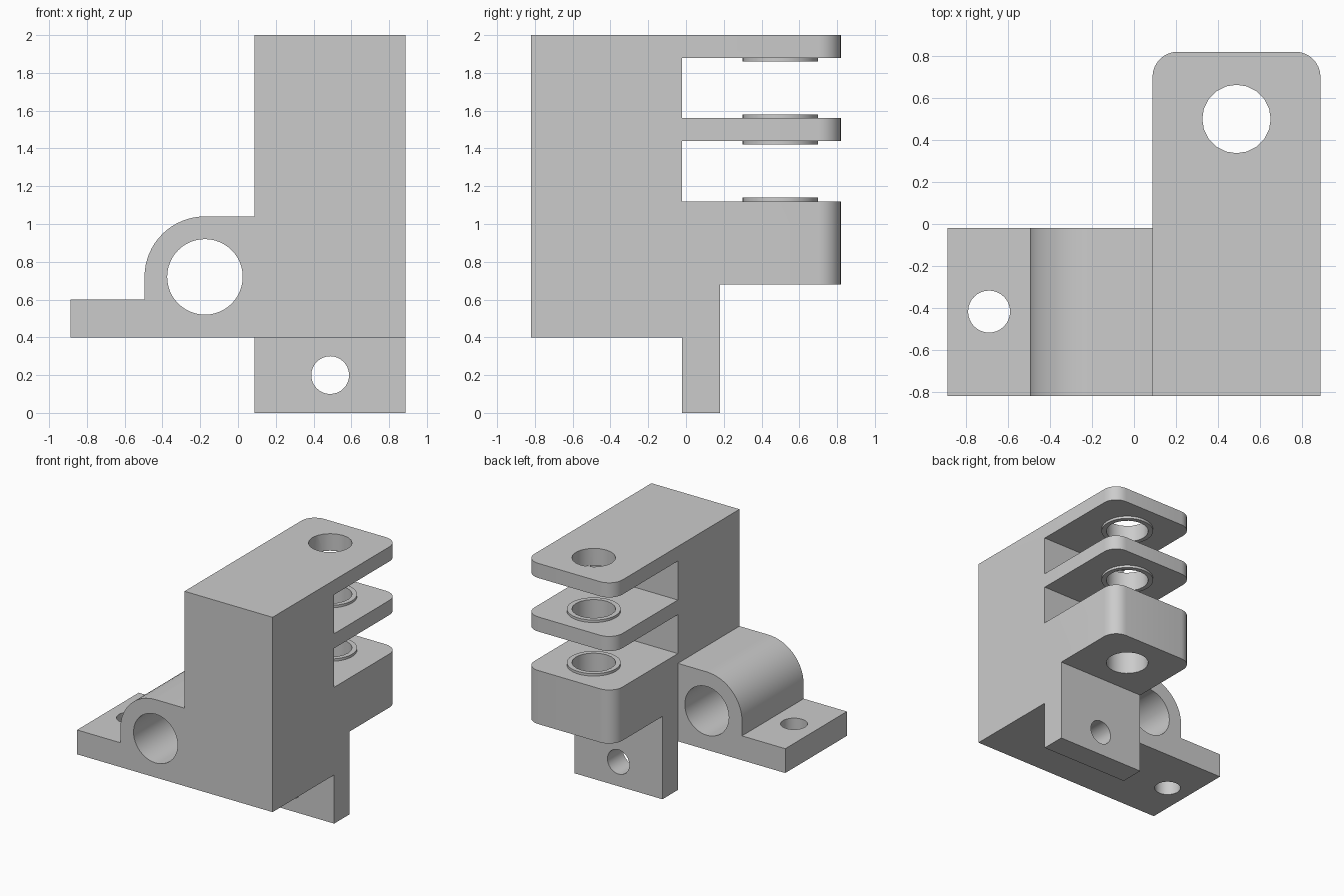
import bpy, bmesh, math

if "Cube" in bpy.data.objects:
    bpy.data.objects.remove(bpy.data.objects["Cube"])

grey = bpy.data.materials.new("plain grey")
grey.diffuse_color = (0.6, 0.6, 0.6, 1)
grey.use_nodes = True
grey.node_tree.nodes["Principled BSDF"].inputs["Base Color"].default_value = grey.diffuse_color


def prism(name, outline, axis, lo, hi, corner=None):
    """Extrude a 2D outline along an axis; optionally round upright edges at y = corner."""
    place = {"x": lambda a, b, t: (t, a, b),
             "y": lambda a, b, t: (a, t, b),
             "z": lambda a, b, t: (a, b, t)}[axis]
    bm = bmesh.new()
    low = [bm.verts.new(place(a, b, lo)) for a, b in outline]
    high = [bm.verts.new(place(a, b, hi)) for a, b in outline]
    bm.faces.new(low)
    bm.faces.new(high)
    n = len(outline)
    for i in range(n):
        j = (i + 1) % n
        bm.faces.new((low[i], low[j], high[j], high[i]))
    bmesh.ops.recalc_face_normals(bm, faces=bm.faces)
    if corner is not None:
        edges = [e for e in bm.edges
                 if all(abs(v.co.y - corner) < 1e-4 for v in e.verts)
                 and abs(e.verts[0].co.x - e.verts[1].co.x) < 1e-4]
        bmesh.ops.bevel(bm, geom=edges, offset=0.12, segments=8,
                        profile=0.5, affect='EDGES')
    mesh = bpy.data.meshes.new(name)
    bm.to_mesh(mesh)
    bm.free()
    mesh.materials.append(grey)
    ob = bpy.data.objects.new(name, mesh)
    bpy.context.collection.objects.link(ob)
    return ob


def circle(a, b, r, n):
    return [(a + r * math.cos(2 * math.pi * i / n),
             b + r * math.sin(2 * math.pi * i / n)) for i in range(n)]


def combine(target, other, operation):
    bpy.context.view_layer.objects.active = target
    mod = target.modifiers.new(operation.lower(), 'BOOLEAN')
    mod.operation, mod.solver, mod.object = operation, 'EXACT', other
    bpy.ops.object.modifier_apply(modifier=mod.name)
    bpy.data.objects.remove(other)


X0, X1 = 0.088, 0.888
BACK, MID = -0.82, -0.02
PIN = (0.488, 0.50)

# Upright block with three hinge lugs and the lower tab: one side profile
side = [(BACK, 0.4), (MID, 0.4), (MID, 0), (0.18, 0), (0.18, 0.68),
        (0.82, 0.68), (0.82, 1.12), (MID, 1.12), (MID, 1.44), (0.82, 1.44),
        (0.82, 1.56), (MID, 1.56), (MID, 1.88), (0.82, 1.88), (0.82, 2),
        (BACK, 2)]
bracket = prism("hinge_bracket", side, "x", X0, X1, corner=0.82)

# Foot flange with rounded barrel housing: one front profile
cx, cz, r = -0.175, 0.72, 0.32
arc = [(cx - r * math.cos(math.pi / 2 * i / 16),
        cz + r * math.sin(math.pi / 2 * i / 16)) for i in range(17)]
foot = [(-0.888, 0.4), (-0.888, 0.6), (cx - r, 0.6)] + arc + [(0.3, 1.04), (0.3, 0.4)]
combine(bracket, prism("foot", foot, "y", BACK, MID), 'UNION')

# Thin bosses on the facing sides of the lugs
for lo, hi in ((1.86, 1.90), (1.54, 1.58), (1.42, 1.46), (1.10, 1.14)):
    combine(bracket, prism("boss", circle(*PIN, 0.2, 40), "z", lo, hi), 'UNION')

# Holes: hinge pin, flange bolt, barrel bore, tab bolt
for outline, axis, lo, hi in (
        (circle(*PIN, 0.163, 20), "z", 0.5, 2.2),
        (circle(-0.69, -0.417, 0.1, 32), "z", 0.2, 0.8),
        (circle(cx, cz, 0.2, 48), "y", -1, 0.1),
        (circle(0.488, 0.2, 0.1, 32), "y", -0.2, 0.4)):
    combine(bracket, prism("hole_cutter", outline, axis, lo, hi), 'DIFFERENCE')

# Smooth round surfaces, sharp edges
bpy.ops.object.select_all(action='DESELECT')
bracket.select_set(True)
bpy.context.view_layer.objects.active = bracket
bpy.ops.object.shade_smooth_by_angle(angle=math.radians(30))
